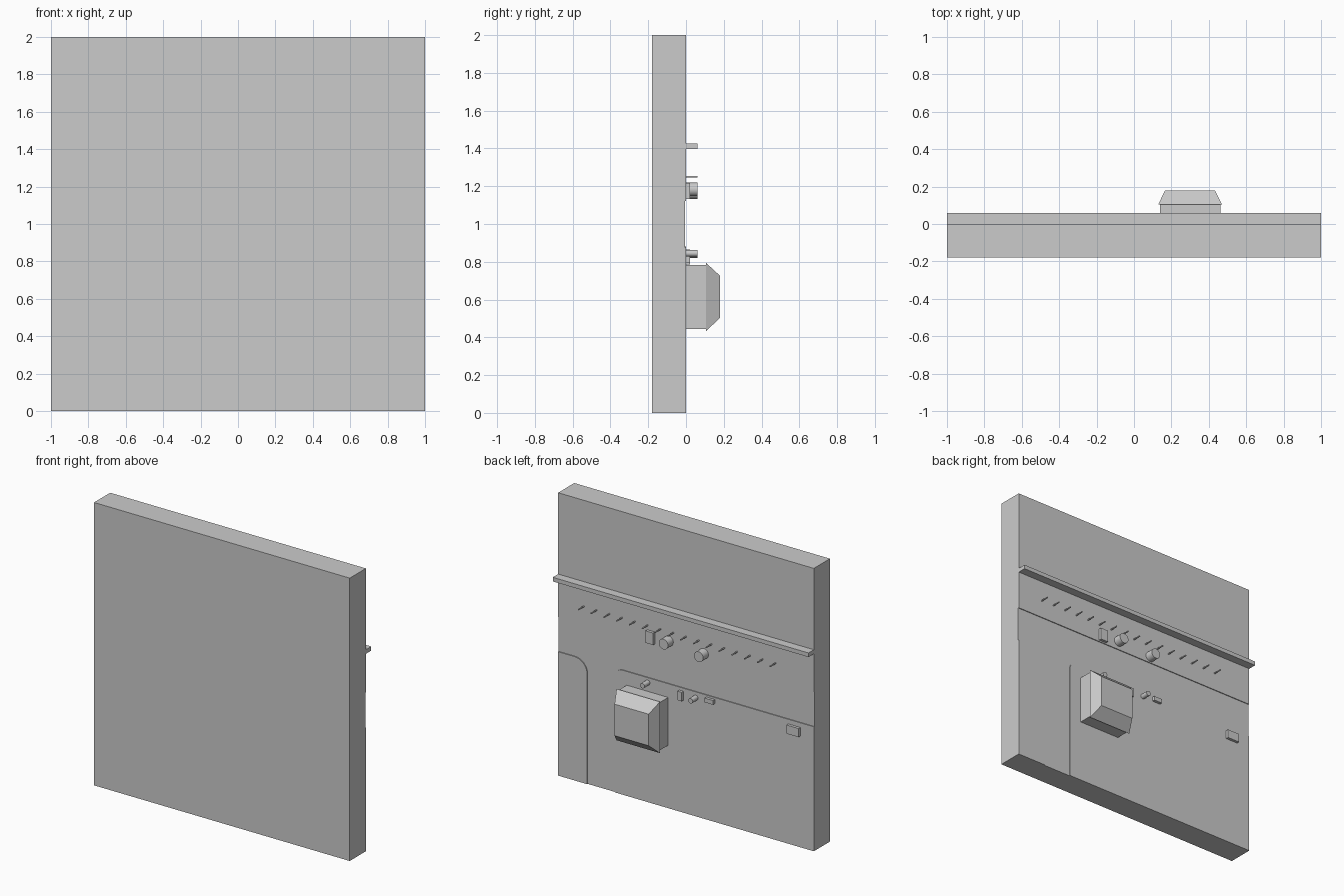
import bpy, bmesh, math

if "Cube" in bpy.data.objects:
    bpy.data.objects.remove(bpy.data.objects["Cube"])

grey = bpy.data.materials.new("plain_grey")
grey.diffuse_color = (0.6, 0.6, 0.6, 1)
grey.use_nodes = True
grey.node_tree.nodes["Principled BSDF"].inputs["Base Color"].default_value = grey.diffuse_color


def finish(name, bm):
    bmesh.ops.recalc_face_normals(bm, faces=bm.faces[:])
    me = bpy.data.meshes.new(name)
    bm.to_mesh(me)
    bm.free()
    me.materials.append(grey)
    ob = bpy.data.objects.new(name, me)
    bpy.context.scene.collection.objects.link(ob)
    return ob


def box(name, x, y, z):
    """Box from (min, max) pairs."""
    bm = bmesh.new()
    bmesh.ops.create_cube(bm, size=1)
    for v in bm.verts:
        v.co = [r[0] if c < 0 else r[1] for c, r in zip(v.co, (x, y, z))]
    return finish(name, bm)


def prism(name, outline, y0, y1):
    """Extrude an x-z outline along y."""
    bm = bmesh.new()
    face = bm.faces.new([bm.verts.new((x, y0, z)) for x, z in outline])
    out = bmesh.ops.extrude_face_region(bm, geom=[face])
    for v in out["geom"]:
        if isinstance(v, bmesh.types.BMVert):
            v.co.y = y1
    return finish(name, bm)


def rod(name, x, z, r, length, sides):
    """Round part standing out from the back of the wall."""
    ring = [(x + r * math.cos(2 * math.pi * i / sides),
             z + r * math.sin(2 * math.pi * i / sides)) for i in range(sides)]
    ob = prism(name, ring, 0, length)
    for p in ob.data.polygons:
        p.use_smooth = len(p.vertices) == 4
    for e in ob.data.edges:
        a, b = (ob.data.vertices[i].co.y for i in e.vertices)
        e.use_edge_sharp = abs(a - b) < 1e-6
    return ob


def arc(cx, cz, r, a0, a1, n=8):
    return [(cx + r * math.cos(math.radians(a0 + (a1 - a0) * i / n)),
             cz + r * math.sin(math.radians(a0 + (a1 - a0) * i / n)))
            for i in range(n + 1)]


# Wall slab with a shallow T-shaped recess in its back
wall = box("wall", (-1, 1), (-0.18, 0), (0, 2))
outline = [(-1.1, 1.123), (-1.1, 0.88)]
outline += arc(0.495, 0.82, 0.06, 90, 0)
outline += [(0.555, -0.1), (0.773, -0.1)]
outline += arc(0.873, 0.776, 0.10, 180, 90)
outline += [(1.1, 0.876), (1.1, 1.123)]
cutter = prism("recess_cutter", outline, -0.006, 0.05)
cutter.hide_render = True
cutter.hide_viewport = True
cutter.display_type = 'WIRE'
cut = wall.modifiers.new("recess", 'BOOLEAN')
cut.operation = 'DIFFERENCE'
cut.solver = 'EXACT'
cut.object = cutter

# Long rail and the row of pegs below it
box("rail", (-1, 1), (0, 0.06), (1.396, 1.425))
for i in range(16):
    rod(f"peg_{i + 1}", 0.8 - 0.1 * i, 1.25, 0.005, 0.06, 8)

# Large and small knobs
for name, x, z, r in (("large_knob_1", 0.135, 1.183, 0.036),
                      ("large_knob_2", -0.14, 1.168, 0.036),
                      ("small_knob_1", 0.30, 0.845, 0.018),
                      ("small_knob_2", -0.077, 0.839, 0.018)):
    rod(name, x, z, r, 0.06, 24)

# Flat switch plates
for name, x, z in (("upper_plate", (0.243, 0.303), (1.133, 1.218)),
                   ("upright_plate", (0.02, 0.053), (0.795, 0.858)),
                   ("level_plate", (-0.225, -0.16), (0.836, 0.866)),
                   ("end_plate", (-0.895, -0.80), (0.786, 0.847))):
    box(name, x, (0, 0.02), z)

# Housing with an overhanging tapered cover
box("housing", (0.139, 0.463), (0, 0.106), (0.445, 0.783))
cover = box("cover", (0.13, 0.47), (0.105, 0.18), (0.432, 0.795))
for v in cover.data.vertices:
    if v.co.y > 0.15:
        v.co.x = 0.166 if v.co.x < 0.3 else 0.433
        v.co.z = 0.503 if v.co.z < 0.6 else 0.726
